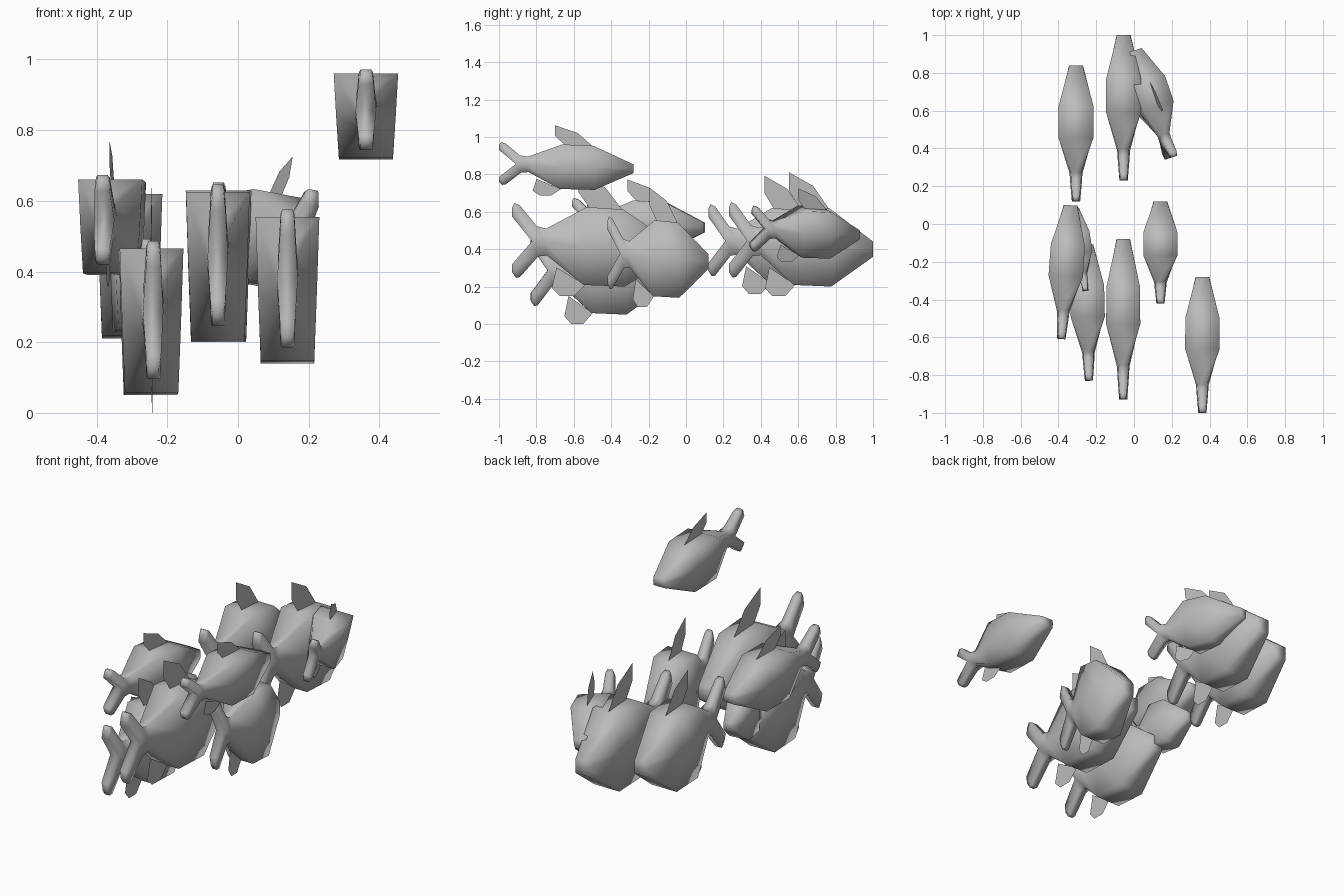
import bpy, bmesh, math
from mathutils import Matrix, Vector

if "Cube" in bpy.data.objects:
    bpy.data.objects.remove(bpy.data.objects["Cube"])

skin = bpy.data.materials.new("grey_skin")
skin.diffuse_color = (0.5, 0.5, 0.5, 1)
skin.use_nodes = True
skin.node_tree.nodes["Principled BSDF"].inputs["Base Color"].default_value = skin.diffuse_color

# Fish template: t runs tail (0) to nose (1), h runs belly (0) to back (1), w is half width.
# Each station holds (t, h, w) for the back, flank and belly rows.
STATIONS = [
    [(1.00, .56, .035), (1.00, .47, .037), (1.00, .37, .035)],   # snout
    [(.70, .97, .092), (.71, .50, .086), (.71, .00, .078)],      # shoulder
    [(.47, 1.0, .093), (.46, .50, .086), (.45, .02, .078)],      # hip
    [(.215, .73, .028), (.205, .57, .034), (.22, .39, .026)],    # tail stem
    [(.155, .76, .027), (.125, .57, .030), (.165, .38, .025)],   # tail fork
]
UPPER_TIP = [(.05, 1.02, .020), (.0, .88, .022)]
UPPER_END = [(.015, 1.05, .015), (.0, .99, .015)]
LOWER_TIP = [(.0, .28, .022), (.05, .12, .020)]
LOWER_END = [(.0, .18, .015), (.025, .11, .015)]
DORSAL = [(.70, .95), (.585, 1.25), (.417, 1.42), (.417, 1.19), (.49, .98)]
ANAL = [(.46, .02), (.39, -.12), (.30, -.12), (.25, -.02), (.28, .24)]


def finish(bm, name, matrix, smooth):
    mesh = bpy.data.meshes.new(name)
    bm.to_mesh(mesh)
    bm.free()
    mesh.materials.append(skin)
    for p in mesh.polygons:
        p.use_smooth = smooth
    obj = bpy.data.objects.new(name, mesh)
    obj.matrix_world = matrix
    bpy.context.collection.objects.link(obj)


def make_body(name, length, height, width, matrix):
    bm = bmesh.new()

    def pair(p):
        t, h, w = p
        y, z = (t - .5) * length, (h - .5) * height
        return [bm.verts.new((s * w * width, y, z)) for s in (-1, 1)]

    def loop(rows):
        # left side downwards, then right side upwards
        return [r[0] for r in rows] + [r[1] for r in reversed(rows)]

    def bridge(a, b):
        a, b = loop(a), loop(b)
        for i in range(len(a)):
            j = (i + 1) % len(a)
            bm.faces.new((a[i], a[j], b[j], b[i]))

    rings = [[pair(p) for p in st] for st in STATIONS]
    for a, b in zip(rings, rings[1:]):
        bridge(a, b)
    bm.faces.new(loop(rings[0]))
    # forked tail lobes grow from the upper and lower half of the last ring
    fork = rings[-1]
    for start, tip, end in ((fork[:2], UPPER_TIP, UPPER_END),
                            (fork[1:], LOWER_TIP, LOWER_END)):
        mid, last = [pair(p) for p in tip], [pair(p) for p in end]
        bridge(start, mid)
        bridge(mid, last)
        bm.faces.new(loop(last))
    bmesh.ops.recalc_face_normals(bm, faces=bm.faces)
    finish(bm, name, matrix, True)


def make_fin(name, outline, length, height, matrix):
    bm = bmesh.new()
    bm.faces.new([bm.verts.new((0, (t - .5) * length, (h - .5) * height))
                  for t, h in outline])
    finish(bm, name, matrix, False)


# centre x, centre y, belly z, length, height, width factor, yaw, roll (degrees)
SCHOOL = [
    (-.307, .48, .21, .72, .41, 1.0, 0, 0),
    (-.055, .615, .20, .77, .43, 1.0, 0, 0),
    (.10, .635, .36, .60, .26, .95, 18, 10),
    (-.36, -.255, .39, .71, .27, .98, -4, 0),
    (-.245, -.47, .05, .72, .415, .97, 1, 0),
    (-.057, -.505, .20, .85, .425, .97, 0, 0),
    (.14, -.15, .14, .54, .415, .97, 0, 0),
    (.362, -.64, .717, .72, .243, .98, 0, 0),
    (-.287, -.135, .23, .44, .25, .70, 8, 0),
]
for n, (x, y, z, length, height, width, yaw, roll) in enumerate(SCHOOL, 1):
    m = (Matrix.Translation(Vector((x, y, z + height / 2)))
         @ Matrix.Rotation(math.radians(yaw), 4, 'Z')
         @ Matrix.Rotation(math.radians(roll), 4, 'Y'))
    make_body(f"fish_body_{n}", length, height, width, m)
    make_fin(f"dorsal_fin_{n}", DORSAL, length, height, m)
    make_fin(f"anal_fin_{n}", ANAL, length, height, m)
